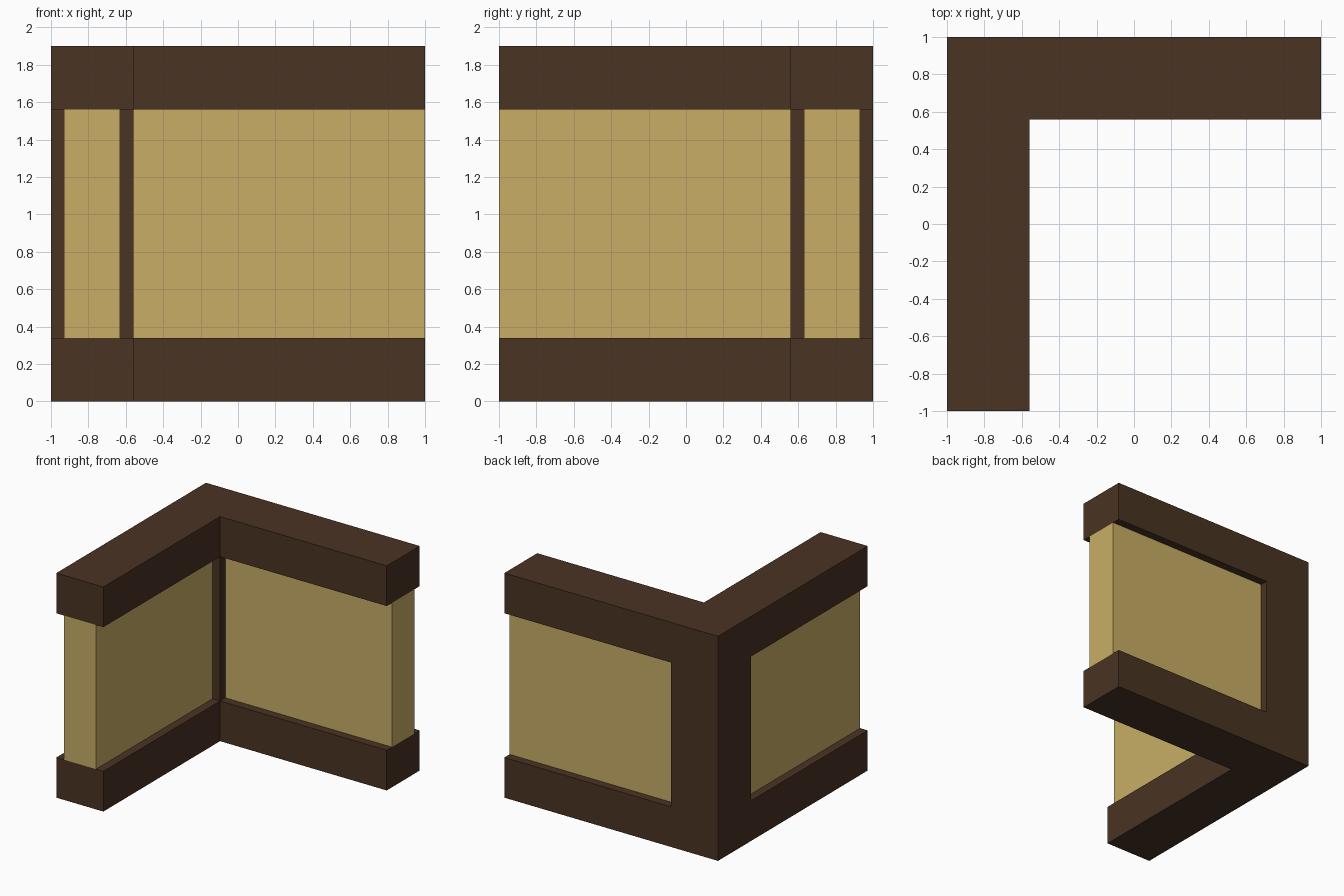
import bpy
import bmesh

cube = bpy.data.objects.get("Cube")
if cube:
    bpy.data.objects.remove(cube, do_unlink=True)

HALF = 1.0            # half of the overall width
INNER = 0.56          # inner face of the timber
INSET = 0.07          # how far the plaster sits back from the timber
LOW, HIGH, TOP = 0.34, 1.56, 1.90


def make_material(name, color):
    mat = bpy.data.materials.new(name)
    mat.use_nodes = True
    mat.diffuse_color = color
    mat.node_tree.nodes["Principled BSDF"].inputs["Base Color"].default_value = color
    return mat


wood = make_material("dark_wood", (0.067, 0.033, 0.016, 1))
plaster = make_material("tan_plaster", (0.578, 0.423, 0.133, 1))


def prism(name, outline, z0, z1, mat):
    """Extrude a flat outline from z0 up to z1."""
    bm = bmesh.new()
    base = bm.faces.new([bm.verts.new((x, y, z0)) for x, y in outline])
    top = bmesh.ops.extrude_face_region(bm, geom=[base])["geom"]
    verts = [v for v in top if isinstance(v, bmesh.types.BMVert)]
    bmesh.ops.translate(bm, verts=verts, vec=(0, 0, z1 - z0))
    bmesh.ops.recalc_face_normals(bm, faces=bm.faces)
    mesh = bpy.data.meshes.new(name)
    bm.to_mesh(mesh)
    bm.free()
    mesh.materials.append(mat)
    obj = bpy.data.objects.new(name, mesh)
    bpy.context.collection.objects.link(obj)
    return obj


def rect(x0, x1, y0, y1):
    return [(x0, y0), (x1, y0), (x1, y1), (x0, y1)]


# L-shaped sill and top beams
corner = [(-HALF, -HALF), (-INNER, -HALF), (-INNER, INNER),
          (HALF, INNER), (HALF, HALF), (-HALF, HALF)]
prism("bottom_beam", corner, 0, LOW, wood)
prism("top_beam", corner, HIGH, TOP, wood)

# Square post where the two walls meet
prism("corner_post", rect(-HALF, -INNER, INNER, HALF), LOW, HIGH, wood)

# Recessed plaster panels, flush with the open wall ends
near, far = INNER + INSET, HALF - INSET
prism("back_panel", rect(-INNER, HALF, near, far), LOW, HIGH, plaster)
prism("right_panel", rect(-far, -near, -HALF, INNER), LOW, HIGH, plaster)
